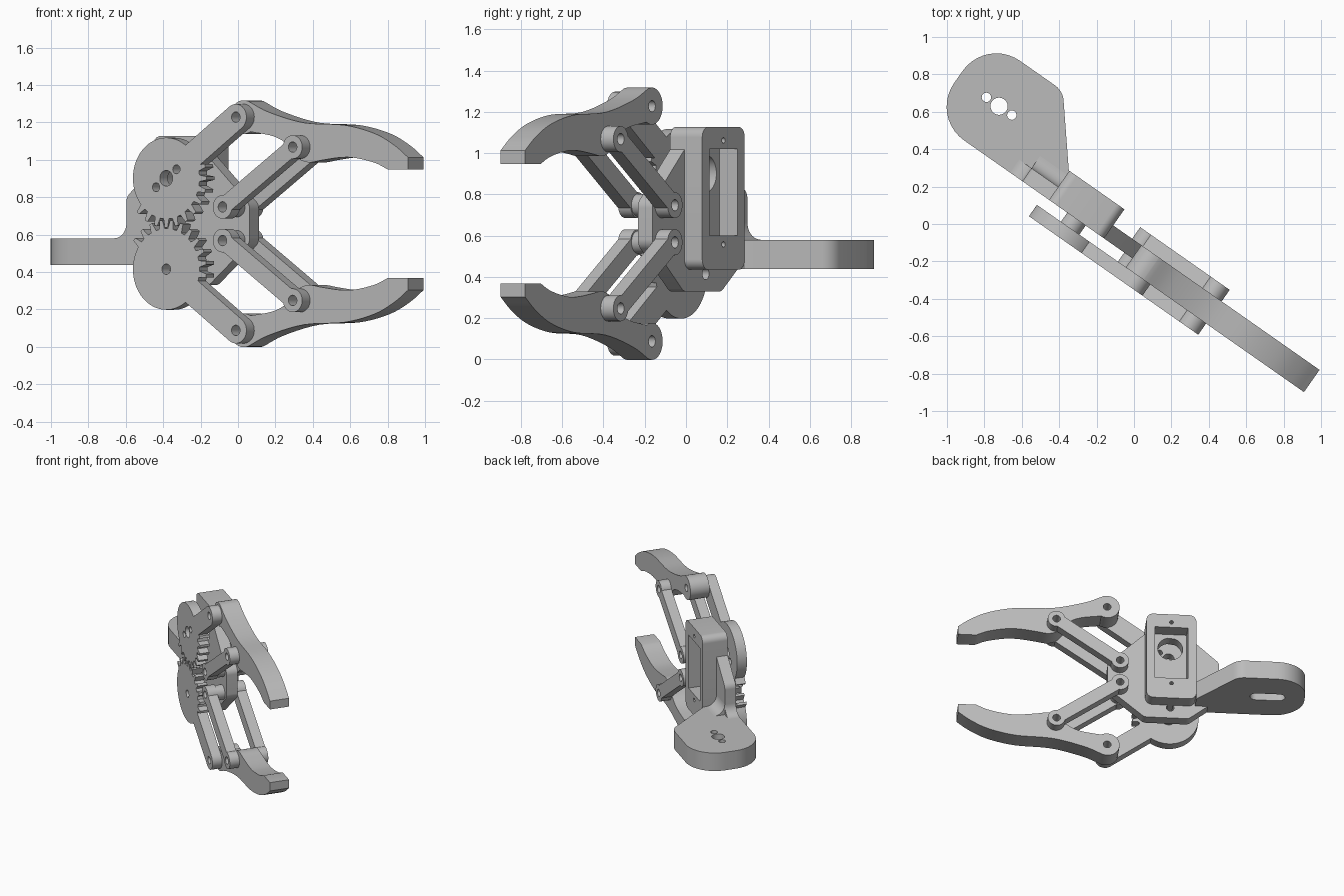
import bpy, bmesh, math
from mathutils import Vector, Matrix

cube = bpy.data.objects.get("Cube")
if cube:
    bpy.data.objects.remove(cube)

grey = bpy.data.materials.new("plain grey")
grey.use_nodes = True
grey.diffuse_color = (0.5, 0.5, 0.5, 1)
grey.node_tree.nodes["Principled BSDF"].inputs["Base Color"].default_value = (0.5, 0.5, 0.5, 1)

MID = 0.658                                  # height of the mirror plane
TURN = Matrix.Rotation(math.radians(-35), 4, 'Z')
UPRIGHT = Matrix.Rotation(math.pi / 2, 4, 'X')
FLAT = Matrix.Identity(4)
ENDWISE = Matrix(((0, 0, 1, 0), (1, 0, 0, 0), (0, 1, 0, 0), (0, 0, 0, 1)))


def extrude(name, loops, low, high, frame=UPRIGHT):
    """Extrude an outline with holes between two depths along the frame normal."""
    curve = bpy.data.curves.new(name, 'CURVE')
    curve.dimensions = '2D'
    curve.fill_mode = 'BOTH'
    curve.extrude = (high - low) / 2
    for loop in loops:
        spline = curve.splines.new('POLY')
        spline.points.add(len(loop) - 1)
        for point, co in zip(spline.points, loop):
            point.co = (co[0], co[1], 0, 1)
        spline.use_cyclic_u = True
    temp = bpy.data.objects.new(name + "_outline", curve)
    bpy.context.collection.objects.link(temp)
    graph = bpy.context.evaluated_depsgraph_get()
    mesh = bpy.data.meshes.new_from_object(temp.evaluated_get(graph))
    bpy.data.objects.remove(temp)
    middle = (low + high) / 2
    axis = {id(UPRIGHT): (0, middle, 0), id(FLAT): (0, 0, middle)}.get(id(frame), (middle, 0, 0))
    mesh.transform(TURN @ Matrix.Translation(axis) @ frame)
    bm = bmesh.new()
    bm.from_mesh(mesh)
    bmesh.ops.remove_doubles(bm, verts=bm.verts, dist=0.0002)
    bmesh.ops.recalc_face_normals(bm, faces=bm.faces)
    bm.to_mesh(mesh)
    bm.free()
    mesh.materials.clear()
    mesh.materials.append(grey)
    mesh.shade_smooth()
    mesh.set_sharp_from_angle(angle=math.radians(30))
    obj = bpy.data.objects.new(name, mesh)
    bpy.context.collection.objects.link(obj)
    return obj


def arc(c, r, start=0, end=360, n=32):
    full = end - start == 360
    angles = [math.radians(start + (end - start) * i / (n if full else n - 1)) for i in range(n)]
    return [(c[0] + r * math.cos(a), c[1] + r * math.sin(a)) for a in angles]


def capsule(a, b, r):
    t = math.degrees(math.atan2(b[1] - a[1], b[0] - a[0]))
    return arc(a, r, t + 90, t + 270, 14) + arc(b, r, t - 90, t + 90, 14)


def rounded(corners):
    """Polygon whose corners are (x, y, radius)."""
    out = []
    for i, (x, y, r) in enumerate(corners):
        p = Vector((x, y))
        if r == 0:
            out.append((x, y))
            continue
        d1 = (Vector(corners[i - 1][:2]) - p).normalized()
        d2 = (Vector(corners[(i + 1) % len(corners)][:2]) - p).normalized()
        half = math.acos(d1.dot(d2)) / 2
        c = p + (d1 + d2).normalized() * r / math.sin(half)
        s = p + d1 * r / math.tan(half) - c
        sweep = math.pi - 2 * half
        if d1.x * d2.y - d1.y * d2.x > 0:
            sweep = -sweep
        for k in range(11):
            out.append(tuple(c + Matrix.Rotation(sweep * k / 10, 2) @ s))
    return out


def smooth_path(pts, steps=5):
    """Catmull-Rom curve through the points."""
    v = [Vector(p) for p in pts]
    v = [2 * v[0] - v[1]] + v + [2 * v[-1] - v[-2]]
    out = []
    for a, b, c, d in zip(v, v[1:], v[2:], v[3:]):
        for k in range(steps):
            t = k / steps
            out.append(tuple((2 * b + (c - a) * t + (2 * a - 5 * b + 4 * c - d) * t * t
                              + (3 * b - a - 3 * c + d) * t ** 3) / 2))
    return out + [tuple(v[-2])]


def gear_outline(c, phase):
    """Disc with teeth on its meshing side only."""
    root, tip = 0.217, 0.263
    pts = []
    for k in range(11):
        a = phase + 15 * k
        for da, r in ((-4.6, root), (-2, tip), (2, tip), (4.6, root)):
            t = math.radians(a + da)
            pts.append((c[0] + r * math.cos(t), c[1] + r * math.sin(t)))
    return pts + arc(c, root, phase + 160, phase + 350, 40)


# Depth layers: front links, spacers, plate, fingers, back links
FRONT, BACK, GAP, PLATE = (-0.288, -0.214), (-0.07, 0.005), (-0.216, -0.153), (-0.155, -0.07)
gear, knee = Vector((-0.267, 0.243)), Vector((0.187, 0.57))
inner, outer = (0.1, 0.09), (0.558, 0.41)
arm_dir = (knee - gear).normalized()

finger_top = smooth_path([(0.215, 0.656), (0.35, 0.597), (0.58, 0.54), (0.845, 0.527),
                          (1.04, 0.483), (1.17, 0.42), (1.26, 0.355)])
finger_low = smooth_path([(1.13, 0.289), (1.045, 0.325), (0.914, 0.352), (0.816, 0.354),
                          (0.7, 0.34), (0.61, 0.328), (0.54, 0.352), (0.47, 0.425),
                          (0.38, 0.468), (0.23, 0.492)])
finger_outline = finger_top + [(1.26, 0.289)] + finger_low + arc(knee, 0.09, 290, 75, 18)

for side, s in (("upper", 1), ("lower", -1)):
    def place(loops):
        return [[(x, MID + s * z) for x, z in loop] for loop in loops]

    # Gear and its driven arm
    holes = [arc(gear, 0.042 if s > 0 else 0.028)]
    if s > 0:
        holes += [arc(gear + arm_dir * d, 0.024, n=20) for d in (-0.082, 0.082)]
    extrude(side + "_gear", place([gear_outline(gear, -135 if s > 0 else -142.5)] + holes), *FRONT)
    n = Vector((-arm_dir.y, arm_dir.x)) * 0.07
    root = gear + arm_dir * 0.15
    t = math.degrees(math.atan2(arm_dir.y, arm_dir.x))
    arm = [tuple(root + n), tuple(root - n)] + arc(knee, 0.07, t - 90, t + 90, 16)
    extrude(side + "_gear_arm", place([arm, arc(knee, 0.028, n=20)]), *FRONT)

    # Finger
    extrude(side + "_finger", place([finger_outline, arc(knee, 0.028, n=20),
                                     arc(outer, 0.028, n=20)]), -0.215, -0.07)

    # Parallel links on both faces: slim bar between two round eyes
    a, b = Vector(inner), Vector(outer)
    d = (b - a).normalized()
    w = Vector((-d.y, d.x)) * 0.047
    bar = [tuple(a + d * 0.04 + w), tuple(b - d * 0.04 + w),
           tuple(b - d * 0.04 - w), tuple(a + d * 0.04 - w)]
    for face, layer in (("front", FRONT), ("back", BACK)):
        extrude(f"{side}_{face}_link_bar", place([bar]), *layer)
        for end, c in (("inner", inner), ("outer", outer)):
            extrude(f"{side}_{face}_link_{end}_eye",
                    place([arc(c, 0.063), arc(c, 0.028, n=20)]), *layer)
    extrude(side + "_link_spacer", place([arc(inner, 0.055), arc(inner, 0.028, n=20)]), *GAP)

# Base plate
shaft, axle = (gear.x, MID + gear.y), (gear.x, MID - gear.y)
plate = rounded([(0.185, 0.555, 0.06), (0.185, 0.76, 0.06), (-0.09, 1.02, 0), (-0.445, 0.96, 0),
                 (-0.62, 0.80, 0.06), (-0.62, 0.58, 0.08), (-0.72, 0.58, 0), (-0.72, 0.44, 0),
                 (-0.54, 0.44, 0), (-0.40, 0.33, 0.05), (-0.08, 0.33, 0.05)])
pivots = [arc((inner[0], MID + s * inner[1]), 0.028, n=20) for s in (1, -1)]
extrude("base_plate", [plate, arc(shaft, 0.09), arc(axle, 0.028, n=20)] + pivots, *PLATE)
extrude("axle_spacer", [arc(axle, 0.06), arc(axle, 0.028, n=20)], *GAP)


# Motor housing: floor with shaft opening, then an open frame
def box(x0, x1, z0, z1, r):
    return rounded([(x0, z0, r), (x1, z0, r), (x1, z1, r), (x0, z1, r)])


shell = box(-0.446, -0.087, 0.435, 1.127, 0.05)
extrude("housing_floor", [shell, arc(shaft, 0.09), arc(axle, 0.028, n=20)][:2], *PLATE)
screws = [arc((gear.x, z), 0.014, n=16) for z in (1.062, 0.558)]
extrude("housing_frame", [shell, box(-0.385, -0.148, 0.6, 1.02, 0)] + screws, -0.07, 0.035)

# Mounting flange: drilled top layer over a slotted lower layer
flange = rounded([(-1.22, -0.155, 0.22), (-1.22, 0.365, 0.22), (-0.72, 0.365, 0.11),
                  (-0.446, 0.03, 0), (-0.446, -0.155, 0)])
hub = (-0.952, 0.102)
drills = [arc(hub, 0.046)] + [arc((hub[0] + d, hub[1]), 0.025, n=20) for d in (-0.083, 0.083)]
slot = capsule((hub[0] - 0.08, hub[1]), (hub[0] + 0.08, hub[1]), 0.046)
extrude("flange_top", [flange] + drills, 0.51, 0.58, FLAT)
extrude("flange_bottom", [flange, slot], 0.438, 0.51, FLAT)

# Curved fillet where the flange meets the plate
fillet = [(-0.08, 0.57)] + arc((0.01, 0.66), 0.08, 270, 180, 10) + [(-0.08, 0.66)]
extrude("flange_fillet", [fillet], -0.62, -0.44, ENDWISE)
